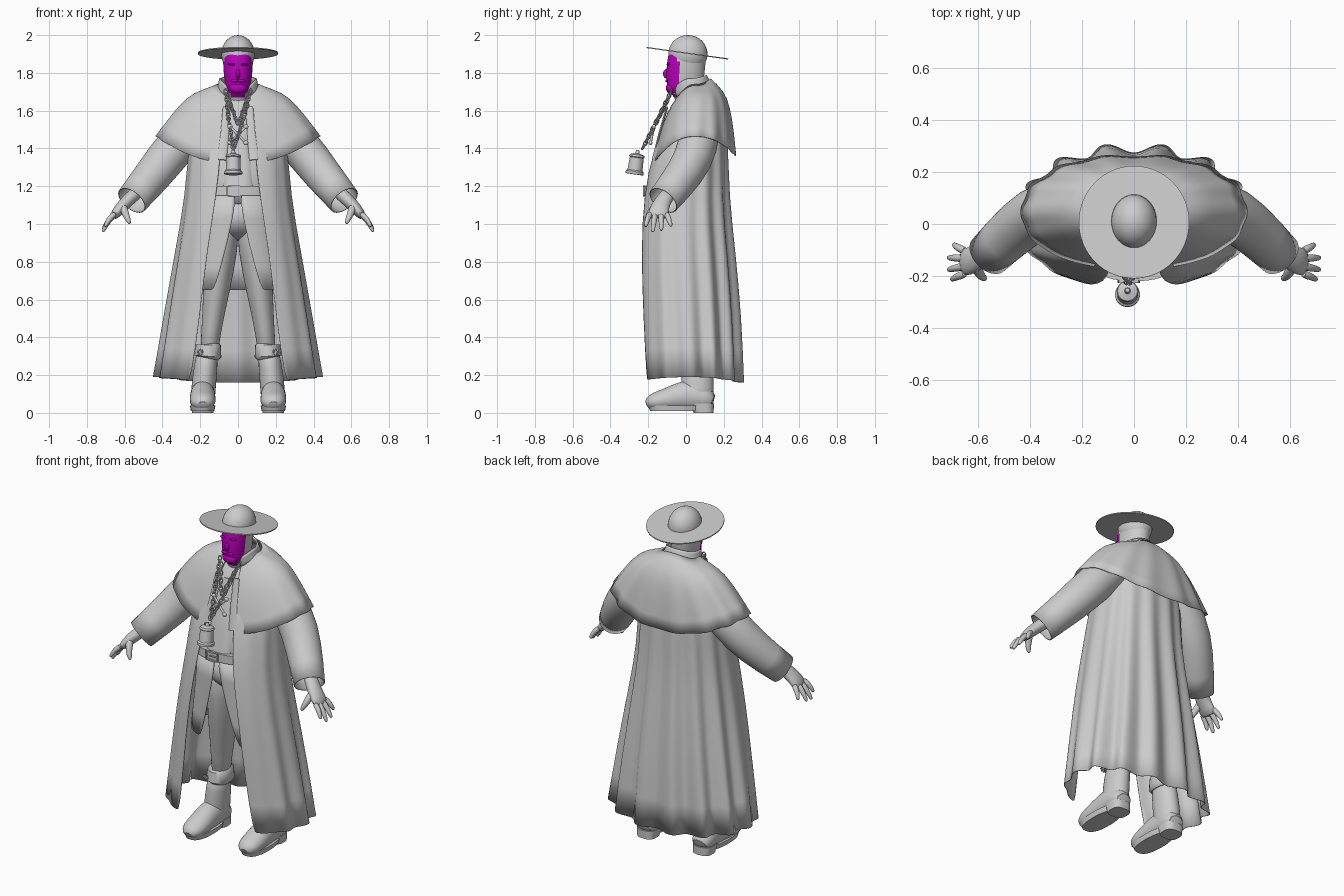
import bpy, bmesh, math
from mathutils import Vector, Matrix

cube = bpy.data.objects.get("Cube")
if cube:
    bpy.data.objects.remove(cube, do_unlink=True)


def material(name, colour):
    mat = bpy.data.materials.new(name)
    mat.use_nodes = True
    mat.diffuse_color = colour
    mat.node_tree.nodes["Principled BSDF"].inputs["Base Color"].default_value = colour
    return mat


GREY = material("plain grey", (0.6, 0.6, 0.6, 1))
MAGENTA = material("face magenta", (0.5, 0, 0.5, 1))


def finish(name, verts, faces, mat=GREY, subdivide=0, thickness=0, mirror=False):
    """Turn vertices and faces into a smooth, optionally mirrored object."""
    mesh = bpy.data.meshes.new(name)
    mesh.from_pydata(verts, [], faces)
    bm = bmesh.new()
    bm.from_mesh(mesh)
    bmesh.ops.recalc_face_normals(bm, faces=bm.faces)
    bm.to_mesh(mesh)
    bm.free()
    mesh.materials.append(mat)
    obj = bpy.data.objects.new(name, mesh)
    bpy.context.collection.objects.link(obj)
    bpy.ops.object.select_all(action='DESELECT')
    obj.select_set(True)
    bpy.context.view_layer.objects.active = obj
    bpy.ops.object.shade_smooth_by_angle(angle=math.radians(45))
    if subdivide:
        mod = obj.modifiers.new("Smooth", 'SUBSURF')
        mod.levels = mod.render_levels = subdivide
    if thickness:
        mod = obj.modifiers.new("Cloth", 'SOLIDIFY')
        mod.thickness = thickness
    if mirror:
        obj.modifiers.new("Mirror", 'MIRROR')
    return obj


def skin(rows, count, closed, capped):
    """Faces joining successive rings of equal length."""
    faces = []
    for i in range(rows - 1):
        for j in range(count if closed else count - 1):
            k = (j + 1) % count
            faces.append((i*count + j, i*count + k, (i+1)*count + k, (i+1)*count + j))
    if capped:
        faces += [tuple(range(count)), tuple(range((rows-1)*count, rows*count))]
    return faces


def power(value, p):
    return math.copysign(abs(value) ** p, value)


def shell(name, levels, p=1.0, back=1.0, folds=0, count=64, cx=0, **options):
    """Stacked rings: (z or (front, side, back) z, half width, front y, back y, opening)."""
    verts, opened = [], len(levels[0]) > 4
    for i, (z, rx, yf, yb, *gap) in enumerate(levels):
        zf, zs, zb = z if isinstance(z, tuple) else (z, z, z)
        start = math.asin((gap[0] / rx) ** (1 / p)) if opened else 0
        steps = count - 1 if opened else count
        for j in range(count):
            a = start + (math.tau - 2 * start) * j / steps
            s, c = math.sin(a), math.cos(a)
            q = p if c > 0 else back
            # folds deepen towards the hem and the back
            wave = 1 - folds * i / (len(levels) - 1) * math.cos(14 * a) * (1 - c) / 2
            height = zs + ((zf if c > 0 else zb) - zs) * c * c
            verts.append((cx + rx * wave * power(s, q),
                          (yf + yb) / 2 - (yb - yf) / 2 * wave * power(c, q), height))
    faces = skin(len(levels), count, not opened, not opened)
    return finish(name, verts, faces, **options)


def tube(name, points, radii, ref=(0, 1, 0), count=16, capped=True, **options):
    """Rings swept along a path; a radius may be a (wide, thick) pair."""
    pts, verts = [Vector(p) for p in points], []
    for i, point in enumerate(pts):
        d = (pts[min(i + 1, len(pts) - 1)] - pts[max(i - 1, 0)]).normalized()
        right = (Vector(ref) - d * d.dot(Vector(ref))).normalized()
        up = d.cross(right)
        a, b = radii[i] if isinstance(radii[i], tuple) else (radii[i], radii[i])
        for j in range(count):
            t = math.tau * j / count
            verts.append(point + right * a * math.cos(t) + up * b * math.sin(t))
    return finish(name, verts, skin(len(pts), count, True, capped), **options)


def ball(name, centre, radii, mat=GREY):
    """Ellipsoid."""
    bm = bmesh.new()
    bmesh.ops.create_uvsphere(bm, u_segments=32, v_segments=16, radius=1)
    verts = [Vector(centre) + Vector(a * b for a, b in zip(v.co, radii)) for v in bm.verts]
    faces = [tuple(v.index for v in f.verts) for f in bm.faces]
    bm.free()
    return finish(name, verts, faces, mat)


# Long coat, open at the front
shell("long_coat", [
    (1.68, .12, -.02, .15, .06), (1.6, .22, -.08, .2, .08), (1.4, .262, -.18, .225, .09),
    (1.15, .275, -.235, .225, .115), (.86, .325, -.258, .255, .165),
    (.5, .385, -.25, .285, .205), ((.17, .19, .16), .435, -.238, .295, .25)],
    p=.8, back=.95, folds=.08, count=96, subdivide=1, thickness=.004)

# Shoulder cape
shell("shoulder_cape", [
    ((1.68, 1.74, 1.77), .11, -.04, .13, .05), ((1.62, 1.71, 1.71), .19, -.085, .2, .06),
    ((1.54, 1.68, 1.62), .262, -.12, .235, .07), ((1.44, 1.585, 1.5), .345, -.15, .252, .08),
    ((1.32, 1.465, 1.36), .433, -.175, .265, .09)],
    p=.92, back=.88, folds=.025, count=96, subdivide=1, thickness=.004)

# Standing collar
shell("collar", [
    ((1.66, 1.71, 1.74), .115, -.06, .135, .05), ((1.69, 1.74, 1.77), .105, -.07, .12, .05),
    ((1.71, 1.77, 1.79), .1, -.07, .11, .06)], subdivide=1, thickness=.008)

# Waistcoat body, split tails, belt and buckle
shell("waistcoat", [
    (1.08, .19, -.17, .16), (1.2, .2, -.205, .18), (1.4, .21, -.16, .19),
    (1.58, .15, -.1, .15), (1.68, .07, -.06, .1)], p=.8, subdivide=1)
shell("waistcoat_tails", [
    (1.16, .2, -.208, .17, .002), (.9, .23, -.205, .19, .055), (.65, .27, -.19, .2, .125)],
    p=.8, subdivide=1, thickness=.005)
shell("belt", [(1.15, .215, -.22, .18), (1.2, .215, -.22, .18)], p=.8)
shell("shirt_front", [
    (1.2, .1, -.208, .1), (1.33, .1, -.182, .1), (1.4, .08, -.165, .1), (1.6, .05, -.095, .1)], p=.6)
for x, z, sx, sz in [(-.02, 1.2, .04, .005), (-.02, 1.15, .04, .005),
                     (-.058, 1.175, .005, .028), (.018, 1.175, .005, .028), (-.01, 1.175, .025, .004)]:
    tube("belt_buckle", [(x, -.215, z), (x, -.227, z)], [(sx, sz)] * 2, ref=(1, 0, 0), count=8)

# Waistcoat front edges
tube("waistcoat_lapel", [(.06, -.1, 1.62), (.07, -.14, 1.48), (.085, -.175, 1.34)],
     [(.006, .02), (.006, .022), (.006, .025)], mirror=True)

# Head with coloured face
head = shell("head", [
    (1.6, .055, -.045, .08), (1.68, .058, -.06, .085), (1.692, .058, -.088, .088),
    (1.715, .064, -.097, .09), (1.74, .069, -.101, .092), (1.78, .074, -.104, .096),
    (1.82, .077, -.103, .1), (1.86, .079, -.1, .104), (1.9, .08, -.092, .106),
    (1.93, .078, -.084, .104), (1.95, .07, -.07, .1)],
    p=.9, count=64, subdivide=1)
head.data.materials.append(MAGENTA)
for face in head.data.polygons:
    y, z = face.center.y, face.center.z
    face.material_index = int(1.682 < z < 1.93 and y < -.035 - 1.5 * (z - 1.81) ** 2)
ball("nose", (0, -.1, 1.795), (.011, .022, .026), MAGENTA)
ball("beard", (0, -.08, 1.72), (.045, .026, .03), MAGENTA)
for side in (-1, 1):
    ball("brow", (side * .032, -.094, 1.845), (.022, .009, .006), MAGENTA)
    ball("moustache", (side * .018, -.101, 1.758), (.022, .008, .008), MAGENTA)

# Hat with a tilted brim
brim = shell("hat_brim", [(1.902, .213, -.212, .226), (1.908, .213, -.212, .226)])
pivot = Matrix.Translation((0, 0, 1.905))
brim.data.transform(pivot @ Matrix.Rotation(math.radians(-8), 4, 'X') @ pivot.inverted())
ball("hat_crown", (0, .01, 1.9), (.088, .104, .1))

# Sleeves and hands
tube("sleeve", [(.17, .08, 1.58), (.335, .07, 1.41), (.44, 0, 1.27), (.562, -.12, 1.125)],
     [.1, .11, .102, .087], capped=False, count=24, subdivide=1, thickness=.006, mirror=True)
tube("palm", [(.5, -.06, 1.2), (.595, -.13, 1.115), (.64, -.145, 1.065), (.665, -.148, 1.03)],
     [.04, (.042, .034), (.058, .03), (.052, .018)], subdivide=1, mirror=True)
fingers = [("index_finger", -.19, (.704, -.215, .985)), ("middle_finger", -.162, (.717, -.177, .957)),
           ("ring_finger", -.132, (.717, -.13, .964)), ("little_finger", -.106, (.696, -.078, .987))]
for name, y, tip in fingers:
    base, end = Vector((.645, y, 1.06)), Vector(tip)
    middle = (base + end) / 2 + Vector((.008, 0, .006))
    tube(name, [base, middle, end.lerp(middle, .15), end], [.018, .015, .011, .005],
         count=10, subdivide=1, mirror=True)
tube("thumb", [(.61, -.16, 1.1), (.595, -.195, 1.05), (.578, -.21, 1.015), (.572, -.212, 1.0)],
     [.026, .019, .014, .006], count=10, subdivide=1, mirror=True)

# Trousers and boots
AXIS = (1, 0, 0)
ball("trouser_hips", (0, 0, 1.04), (.17, .165, .125))
tube("trouser_leg", [(.075, .0, 1.08), (.09, .01, .86), (.115, .02, .64), (.14, .045, .45), (.155, .06, .3)],
     [(.09, .14), (.09, .13), (.07, .095), (.052, .07), (.05, .06)],
     ref=AXIS, count=24, subdivide=1, mirror=True)
tube("boot_cuff", [(.158, .06, .365), (.157, .06, .36), (.16, .06, .3), (.162, .06, .29)],
     [(.055, .07), (.066, .083), (.072, .09), (.06, .08)], ref=AXIS, count=24, mirror=True)
tube("boot_shaft", [(.162, .06, .33), (.17, .06, .25), (.184, .062, .13), (.187, .064, .02)],
     [(.058, .075), (.062, .083), (.066, .087), (.064, .084)],
     ref=AXIS, count=24, subdivide=1, mirror=True)
foot = [(.145, .055, .08), (.1, .064, .14), (.02, .066, .175), (-.06, .068, .14),
        (-.13, .07, .11), (-.185, .06, .09), (-.207, .03, .05)]
tube("boot_foot", [(.187, y, .01 + h / 2) for y, w, h in foot],
     [(w, h / 2) for y, w, h in foot], ref=AXIS, count=24, subdivide=1, mirror=True)
shell("boot_sole", [(.01, .062, -.19, .1), (.04, .068, -.202, .12)], p=.75, cx=.187, mirror=True)
shell("boot_heel", [(0, .056, .04, .146), (.05, .06, .02, .148)], p=.7, back=.7, cx=.187, mirror=True)
for angle in range(0, 180, 45):
    dx, dz = .018 * math.cos(math.radians(angle)), .018 * math.sin(math.radians(angle))
    tube("boot_ornament", [(.2 - dx, -.025, .32 - dz), (.2 + dx, -.025, .32 + dz)],
         [.004, .004], count=8, mirror=True)

# Neck chains
bpy.ops.mesh.primitive_torus_add(major_radius=.012, minor_radius=.0035,
                                 major_segments=16, minor_segments=8)
link = bpy.context.object
link.name = "chain_link"
link.data.materials.append(GREY)
bpy.ops.object.shade_smooth()
places = []
for path in ([(-.065, -.08, 1.7), (-.05, -.145, 1.56), (-.025, -.235, 1.39)],
             [(.065, -.08, 1.7), (.03, -.15, 1.56), (-.025, -.235, 1.39)],
             [(-.05, -.09, 1.67), (0, -.165, 1.52)], [(.05, -.09, 1.67), (0, -.165, 1.52)]):
    for a, b in zip(path, path[1:]):
        a, b = Vector(a), Vector(b)
        steps = round((b - a).length / .022)
        places += [(a.lerp(b, i / steps), (b - a).to_track_quat('X', 'Z'), i) for i in range(steps)]
for n, (spot, turn, i) in enumerate(places):
    item = link if n == 0 else link.copy()
    if n:
        bpy.context.collection.objects.link(item)
    item.matrix_world = (Matrix.Translation(spot) @ turn.to_matrix().to_4x4()
                         @ Matrix.Rotation(i % 2 * math.pi / 2, 4, 'X') @ Matrix.Diagonal((1.3, .8, 1, 1)))

# Knobbed crossing ornament
for side in (-1, 1):
    low, high = Vector((-.042 * side, -.188, 1.43)), Vector((.042 * side, -.17, 1.515))
    tube("ornament_bar", [low, high], [.007, .007], count=10)
    for end in (low, high):
        ball("ornament_knob", end, (.013, .01, .013))

# Hanging bell
bell = shell("bell", [
    (1.26, .04, -.295, -.215), (1.262, .048, -.303, -.207), (1.275, .048, -.303, -.207),
    (1.282, .04, -.295, -.215), (1.35, .037, -.292, -.218), (1.354, .042, -.297, -.213),
    (1.364, .038, -.293, -.217), (1.372, .012, -.267, -.243), (1.39, .008, -.263, -.247)],
    count=32, cx=-.025)
pivot = Matrix.Translation((-.025, -.245, 1.39))
bell.data.transform(pivot @ Matrix.Rotation(math.radians(-8), 4, 'X') @ pivot.inverted())
